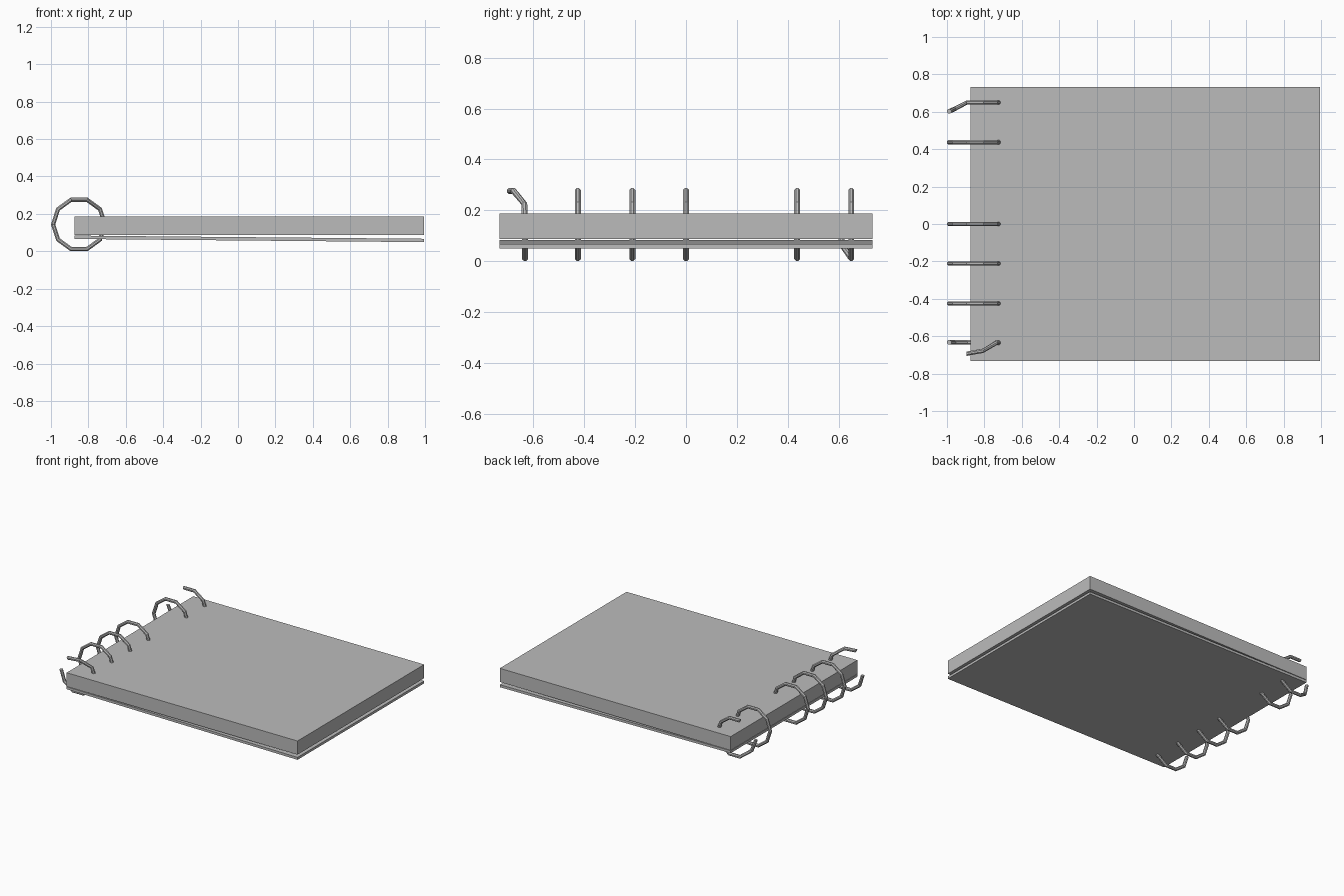
import bpy, math
from mathutils import Vector, Matrix

if "Cube" in bpy.data.objects:
    bpy.data.objects.remove(bpy.data.objects["Cube"])


def material(name, value):
    m = bpy.data.materials.new(name)
    m.diffuse_color = (value, value, value, 1)
    m.use_nodes = True
    m.node_tree.nodes["Principled BSDF"].inputs["Base Color"].default_value = m.diffuse_color
    return m


GREY = material("light_grey", 0.5)


def mesh_object(name, verts, faces):
    me = bpy.data.meshes.new(name)
    me.from_pydata(verts, [], faces)
    me.materials.append(GREY)
    ob = bpy.data.objects.new(name, me)
    bpy.context.collection.objects.link(ob)
    return ob


def slab(name, x0, x1, depth, z_left, z_right, thick):
    """Flat sheet whose underside runs from z_left to z_right."""
    verts = [(x, y, z + t) for t in (0, thick) for x, y, z in (
        (x0, -depth, z_left), (x1, -depth, z_right),
        (x1, depth, z_right), (x0, depth, z_left))]
    faces = [(3, 2, 1, 0), (4, 5, 6, 7)]
    faces += [(i, (i + 1) % 4, (i + 1) % 4 + 4, i + 4) for i in range(4)]
    return mesh_object(name, verts, faces)


CX, CZ, RADIUS, WIRE, SIDES = -0.85, 0.144, 0.1385, 0.0125, 8


def ring(name, y, start=0, steps=10, bends=None):
    """Ten-sided wire ring; partial rings are capped, bends shift y per corner."""
    bends = bends or {}
    closed = steps == 10
    count = steps if closed else steps + 1
    verts, faces = [], []
    for i in range(count):
        k = start + i
        a = math.radians(36 * k)
        out = Vector((math.cos(a), 0, math.sin(a)))
        centre = Vector((CX, y + bends.get(k, 0), CZ)) + out * RADIUS
        for j in range(SIDES):
            b = math.tau * (j + 0.5) / SIDES
            verts.append(centre + out * math.cos(b) * WIRE
                         + Vector((0, math.sin(b) * WIRE, 0)))
    for i in range(count if closed else count - 1):
        n = (i + 1) % count
        for j in range(SIDES):
            m = (j + 1) % SIDES
            faces.append((i * SIDES + j, i * SIDES + m, n * SIDES + m, n * SIDES + j))
    if not closed:
        faces.append(tuple(reversed(range(SIDES))))
        faces.append(tuple(range((count - 1) * SIDES, count * SIDES)))
    return mesh_object(name, verts, faces)


# Page block and slightly drooping back cover
slab("page_block", -0.875, 0.995, 0.733, 0.087, 0.087, 0.1)
slab("back_cover", -0.875, 0.995, 0.733, 0.066, 0.049, 0.018)

# Intact binding rings
for n, y in enumerate((-0.425, -0.211, 0.0, 0.437)):
    ring(f"binding_ring_{n + 1}", y)

# Sprung-open rings at both ends: corners run from 180 degrees round to 108
ring("open_ring_front", -0.633, -5, 8, {1: -0.003, 2: -0.045, 3: -0.06})
ring("open_ring_back", 0.65, -5, 8, {-5: -0.048, -4: -0.036})
